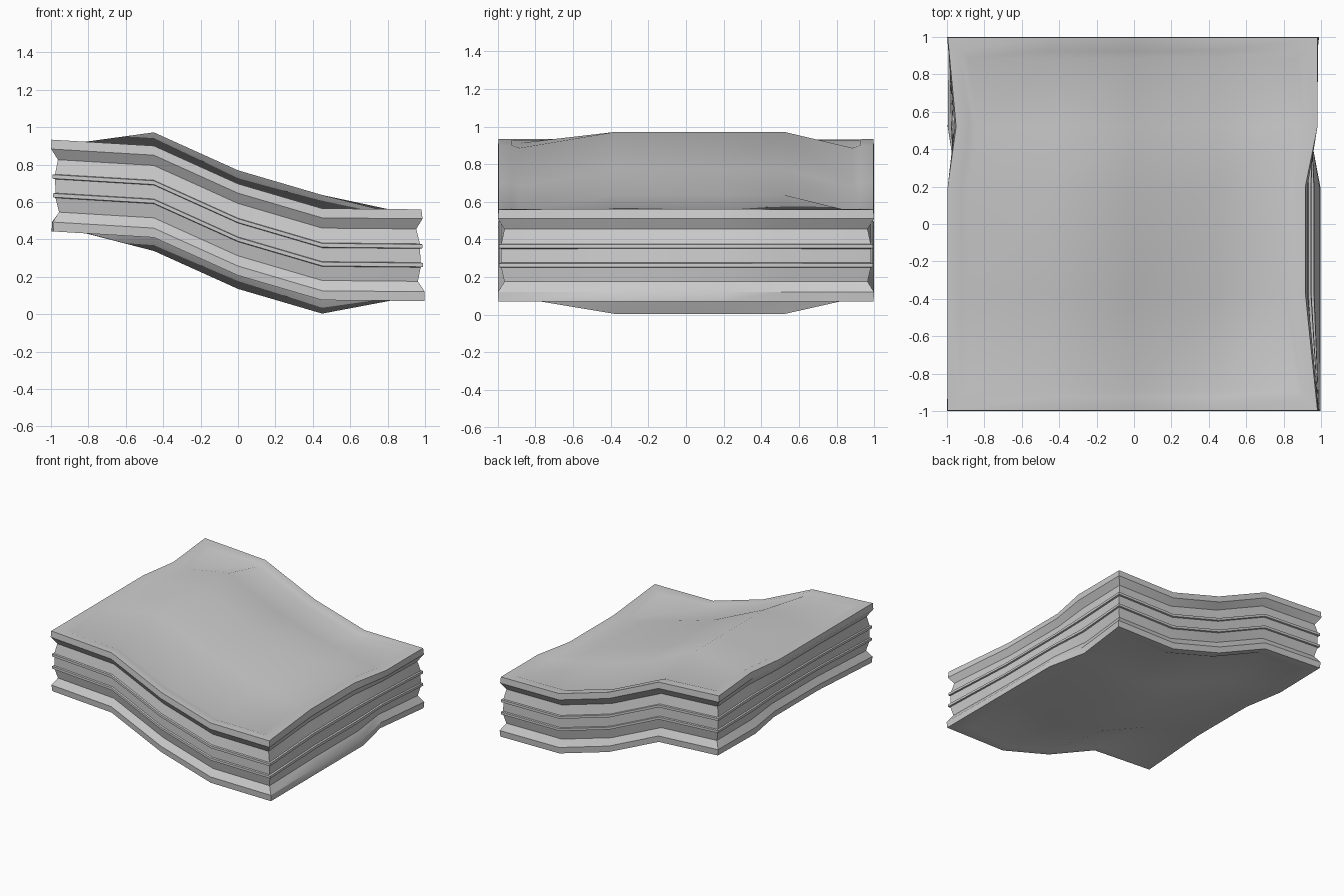
import bpy, bmesh

if "Cube" in bpy.data.objects:
    bpy.data.objects.remove(bpy.data.objects["Cube"])

THICK = 0.49
XS = [-1, -0.45, 0, 0.45, 1]
YS = [-1, -0.37, 0.2, 0.52, 1]
BASE_Z = [0.443, 0.41, 0.207, 0.075, 0.07]     # height of the wave along x
# x of the left and right sides at each y, at the bottom and top of the slab
LEFT = ([-0.99, -0.94, -0.94, -1, -0.99], [-1, -1, -1, -0.955, -1])
RIGHT = ([1, 1, 1, 0.93, 0.99], [0.985, 0.92, 0.92, 0.985, 0.985])
# moulded side profile: height above the bottom, inset
SIDE = [(0, 0.004), (0.05, 0), (0.105, 0.035), (0.18, 0.018), (0.183, 0.005),
        (0.203, 0.005), (0.206, 0.018), (0.28, 0.018), (0.283, 0.005),
        (0.303, 0.005), (0.306, 0.018), (0.385, 0.035), (0.44, 0), (THICK, 0.004)]
# border of the top and bottom sheets: inset, bulge
BORDER = [(0.075, 0), (0.115, -0.014)]
BULGE = 0.072


def wave(x):
    for i in range(4):
        if x <= XS[i + 1] or i == 3:
            f = (x - XS[i]) / (XS[i + 1] - XS[i])
            return BASE_Z[i] + f * (BASE_Z[i + 1] - BASE_Z[i])


def point(i, j, t, inset, bulge=0):
    """Grid point (i, j) at height t, moved inwards at the edges."""
    s = t / THICK
    x, y = XS[i], YS[j]
    if i == 0:
        x = LEFT[0][j] * (1 - s) + LEFT[1][j] * s + inset
    elif i == 4:
        x = RIGHT[0][j] * (1 - s) + RIGHT[1][j] * s - inset
    if j == 0:
        y += inset
    elif j == 4:
        y -= inset
    return (x, y, wave(x) + t + bulge)


# perimeter of the 5 x 5 grid, counter-clockwise
RIM = ([(i, 0) for i in range(4)] + [(4, j) for j in range(4)]
       + [(i, 4) for i in range(4, 0, -1)] + [(0, j) for j in range(4, 0, -1)])

bm = bmesh.new()


def ring(t, inset, bulge=0):
    return {ij: bm.verts.new(point(*ij, t, inset, bulge)) for ij in RIM}


def bridge(a, b):
    for k, p in enumerate(RIM):
        q = RIM[(k + 1) % len(RIM)]
        bm.faces.new((a[p], a[q], b[q], b[p]))


# moulded sides
sides = [ring(t, inset) for t, inset in SIDE]
for a, b in zip(sides, sides[1:]):
    bridge(a, b)

# bulging top and bottom sheets with a pressed border
for edge, t, sign in ((sides[0], 0, -1), (sides[-1], THICK, 1)):
    for inset, bulge in BORDER:
        inner = ring(t, inset, sign * bulge)
        bridge(edge, inner)
        edge = inner
    grid = dict(edge)
    for i in range(1, 4):
        for j in range(1, 4):
            grid[i, j] = bm.verts.new(point(i, j, t, 0, sign * BULGE))
    for i in range(4):
        for j in range(4):
            bm.faces.new((grid[i, j], grid[i + 1, j], grid[i + 1, j + 1], grid[i, j + 1]))

bmesh.ops.recalc_face_normals(bm, faces=bm.faces)
mesh = bpy.data.meshes.new("wavy_slab")
bm.to_mesh(mesh)
bm.free()
slab = bpy.data.objects.new("wavy_slab", mesh)
bpy.context.collection.objects.link(slab)
bpy.context.view_layer.objects.active = slab
slab.select_set(True)
bpy.ops.object.shade_smooth_by_angle(angle=0.6)
